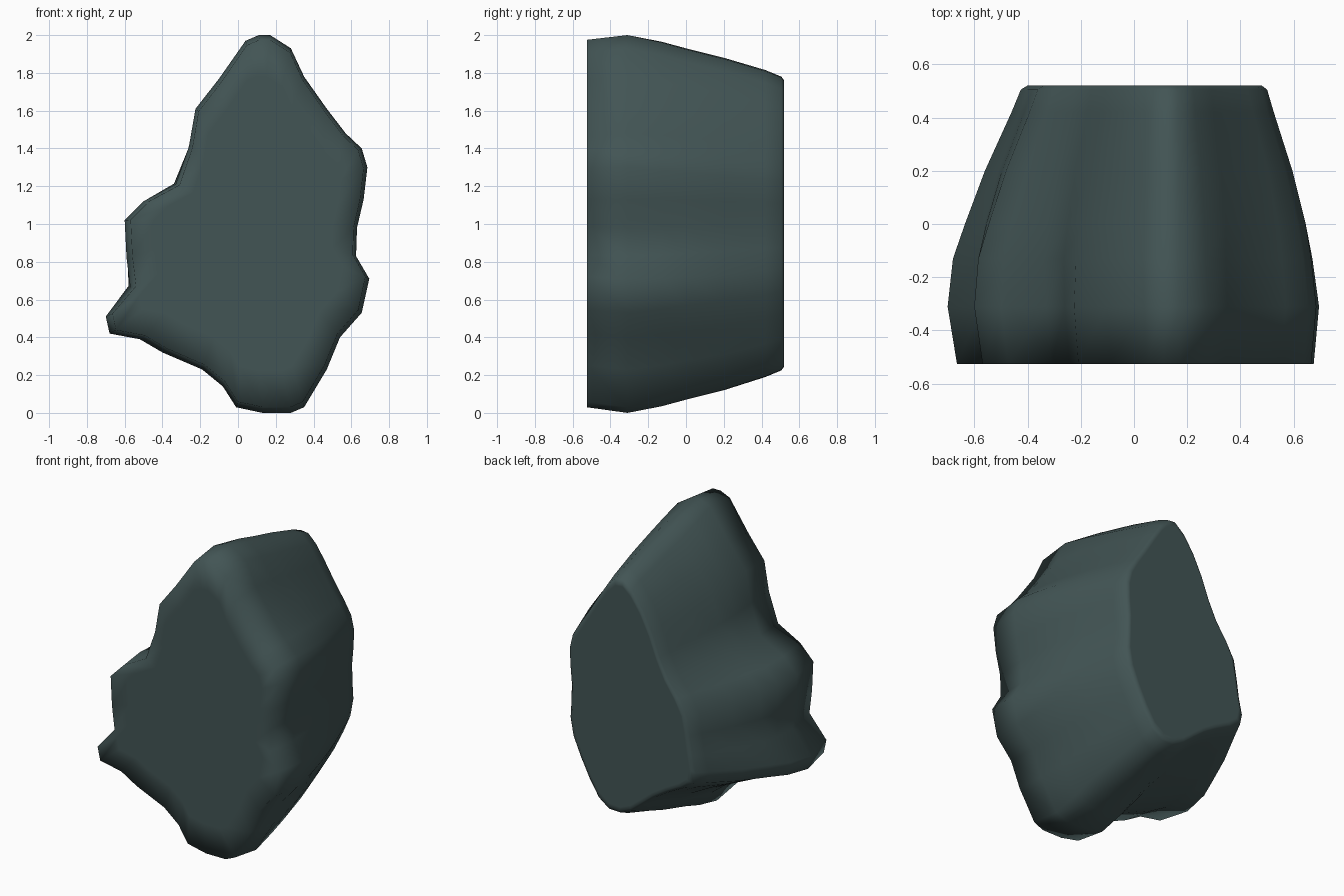
import bpy, bmesh

if "Cube" in bpy.data.objects:
    bpy.data.objects.remove(bpy.data.objects["Cube"])

# Craggy front silhouette (x, z), clockwise from the peak
OUTLINE = [
    (0.04, 1.97), (0.11, 2.0), (0.17, 2.0), (0.28, 1.93), (0.35, 1.78), (0.47, 1.61),
    (0.57, 1.48), (0.655, 1.40), (0.685, 1.30), (0.665, 1.13), (0.63, 0.98), (0.625, 0.83),
    (0.695, 0.71), (0.655, 0.53), (0.54, 0.40), (0.47, 0.23), (0.35, 0.03), (0.28, 0.0),
    (0.13, 0.0), (-0.01, 0.03), (-0.08, 0.14), (-0.19, 0.23), (-0.40, 0.32), (-0.52, 0.39),
    (-0.68, 0.42), (-0.70, 0.51), (-0.57, 0.66), (-0.59, 0.82), (-0.60, 1.02), (-0.50, 1.12),
    (-0.33, 1.21), (-0.26, 1.41), (-0.225, 1.61), (-0.10, 1.77)]

# Depth sections: y, left, right, bottom, top, softening of the outline
SECTIONS = [
    (-0.525, -0.665, 0.675, 0.03, 1.975, 0.0), (-0.31, -0.70, 0.695, 0.0, 2.0, 0.0),
    (-0.13, -0.68, 0.67, 0.035, 1.965, 0.1), (0.0, -0.635, 0.645, 0.07, 1.93, 0.2),
    (0.2, -0.56, 0.595, 0.12, 1.88, 0.3), (0.42, -0.46, 0.525, 0.19, 1.815, 0.4),
    (0.505, -0.425, 0.50, 0.225, 1.78, 0.45), (0.52, -0.40, 0.48, 0.245, 1.76, 0.5)]


def soften(pts, amount):
    n = len(pts)
    return [tuple((1 - amount) * pts[i][k] + amount * (pts[i - 1][k] + pts[(i + 1) % n][k]) / 2
                  for k in (0, 1)) for i in range(n)]


def fit(values, low, high):
    a, b = min(values), max(values)
    return [low + (v - a) / (b - a) * (high - low) for v in values]


# Loft the sections into the rock body
bm = bmesh.new()
rings = []
for y, left, right, bottom, top, amount in SECTIONS:
    pts = soften(soften(OUTLINE, amount), amount)
    xs = fit([p[0] for p in pts], left, right)
    zs = fit([p[1] for p in pts], bottom, top)
    rings.append([bm.verts.new((x, y, z)) for x, z in zip(xs, zs)])
n = len(OUTLINE)
for a, b in zip(rings, rings[1:]):
    for i in range(n):
        j = (i + 1) % n
        bm.faces.new((a[i], a[j], b[j], b[i]))


# Flat front and back caps, with an inner ring that keeps the middle flat
def cap(ring, shrink):
    cx, cz = 0.05, 1.0
    inner = [bm.verts.new((cx + (v.co.x - cx) * shrink, v.co.y,
                           cz + (v.co.z - cz) * shrink)) for v in ring]
    for i in range(n):
        j = (i + 1) % n
        bm.faces.new((ring[i], ring[j], inner[j], inner[i]))
    bm.faces.new(inner)


cap(rings[0], 0.8)
cap(rings[-1], 0.97)
bmesh.ops.recalc_face_normals(bm, faces=bm.faces)
for f in bm.faces:
    f.smooth = True

mesh = bpy.data.meshes.new("rock")
bm.to_mesh(mesh)
bm.free()
rock = bpy.data.objects.new("rock", mesh)
bpy.context.collection.objects.link(rock)

# Dark slate colour
slate = bpy.data.materials.new("slate")
slate.diffuse_color = (0.055, 0.09, 0.09, 1)
slate.use_nodes = True
slate.node_tree.nodes["Principled BSDF"].inputs["Base Color"].default_value = slate.diffuse_color
mesh.materials.append(slate)
